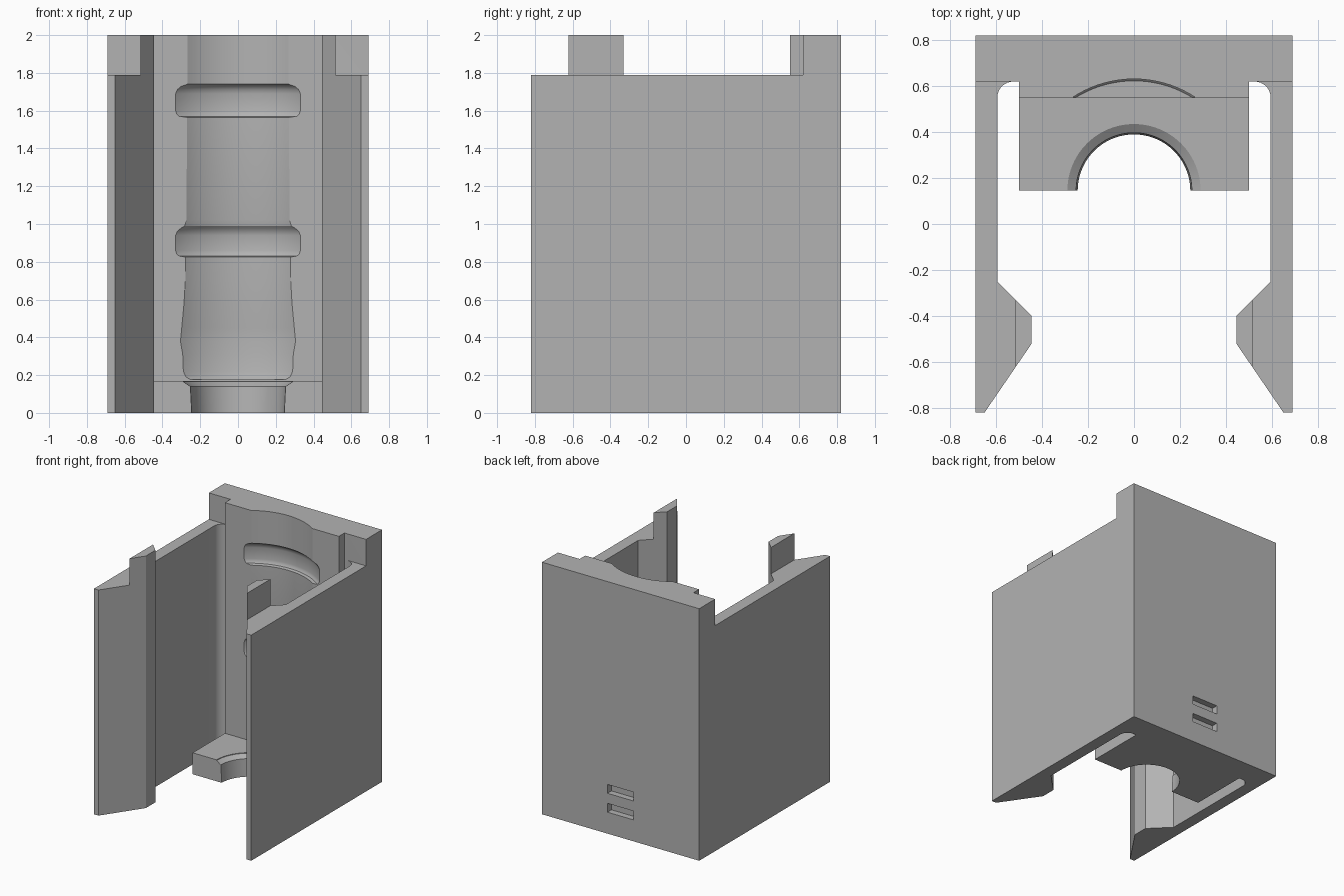
import bpy, bmesh, math
from mathutils import Matrix, Vector

cube = bpy.data.objects.get("Cube")
if cube:
    bpy.data.objects.remove(cube, do_unlink=True)

grey = bpy.data.materials.new("light_grey_plastic")
grey.use_nodes = True
colour = (0.45, 0.45, 0.45, 1)
grey.diffuse_color = colour
grey.node_tree.nodes["Principled BSDF"].inputs["Base Color"].default_value = colour


def make_object(name, bm):
    bmesh.ops.recalc_face_normals(bm, faces=bm.faces)
    mesh = bpy.data.meshes.new(name)
    bm.to_mesh(mesh)
    bm.free()
    mesh.materials.append(grey)
    obj = bpy.data.objects.new(name, mesh)
    bpy.context.collection.objects.link(obj)
    return obj


def prism(name, outline, height):
    bm = bmesh.new()
    base = bm.faces.new([bm.verts.new((x, y, 0)) for x, y in outline])
    top = bmesh.ops.extrude_face_region(bm, geom=[base])["geom"]
    bmesh.ops.translate(bm, vec=(0, 0, height),
                        verts=[v for v in top if isinstance(v, bmesh.types.BMVert)])
    return make_object(name, bm)


def box(name, low, high):
    low, high = Vector(low), Vector(high)
    bm = bmesh.new()
    bmesh.ops.create_cube(bm, size=1, matrix=Matrix.Translation((low + high) / 2)
                          @ Matrix.Diagonal((*(high - low), 1)))
    return make_object(name, bm)


def lathe(name, profile, centre_y, steps=96):
    bm = bmesh.new()
    rings = []
    for radius, z in profile:
        rings.append([bm.verts.new((radius * math.cos(a), centre_y + radius * math.sin(a), z))
                      for a in (math.tau * i / steps for i in range(steps))])
    for lower, upper in zip(rings, rings[1:]):
        for i in range(steps):
            j = (i + 1) % steps
            bm.faces.new((lower[i], lower[j], upper[j], upper[i]))
    bm.faces.new(rings[0])
    bm.faces.new(rings[-1])
    return make_object(name, bm)


def cut(target, cutter):
    cutter.hide_render = True
    mod = target.modifiers.new("cut", "BOOLEAN")
    mod.operation = "DIFFERENCE"
    mod.solver = "EXACT"
    mod.object = cutter
    bpy.ops.object.modifier_apply(modifier=mod.name)
    bpy.data.objects.remove(cutter, do_unlink=True)


# Plan of one half: back wall, side arm with hooked clip, inner fillet, centre block
fillet = [(0.525 + 0.07 * math.cos(a), 0.55 + 0.07 * math.sin(a))
          for a in (math.pi / 2 * i / 8 for i in range(9))]
half = [(0.69, 0.82), (0.69, -0.82), (0.65, -0.82), (0.445, -0.52), (0.445, -0.40),
        (0.595, -0.25), *fillet, (0.5, 0.62), (0.5, 0.145)]
outline = half + [(-x, y) for x, y in reversed(half)]
holder = prism("holder_body", outline, 2)
bpy.context.view_layer.objects.active = holder
holder.select_set(True)

# Lower the side arms below the back wall
for side in (-1, 1):
    xs = sorted((side * 0.515, side * 0.9))
    cut(holder, box("arm_cutter", (xs[0], -1, 1.79), (xs[1], 0.62, 2.2)))

# Leave only a low shelf in front of the centre block
cut(holder, box("shelf_cutter", (-0.55, 0, 0.17), (0.55, 0.55, 2.2)))

# Turned recess: tapered shelf hole, swelling, two ring grooves, straight neck
recess = [(0.255, -0.05), (0.245, 0), (0.252, 0.14), (0.29, 0.165), (0.29, 0.178),
          (0.478, 0.178), (0.49, 0.19), (0.498, 0.22), (0.5, 0.31), (0.507, 0.38),
          (0.503, 0.45), (0.496, 0.58), (0.492, 0.7), (0.491, 0.825)]


def ring_groove(low, high):
    return [(0.511, low), (0.519, low + 0.012), (0.523, low + 0.03),
            (0.523, high - 0.05), (0.517, high - 0.028), (0.505, high - 0.012)]


recess += ring_groove(0.83, 0.99) + [(0.494, 0.99), (0.488, 1.02), (0.487, 1.565)]
recess += ring_groove(1.57, 1.74) + [(0.486, 1.74), (0.486, 2.1)]
cut(holder, lathe("recess_cutter", recess, 0.145))

# Two shallow slots in the back
for z in (0.17, 0.32):
    cut(holder, box("slot_cutter", (-0.115, 0.77, z), (0.115, 0.9, z + 0.07)))

bpy.ops.object.shade_smooth_by_angle(angle=math.radians(30))
